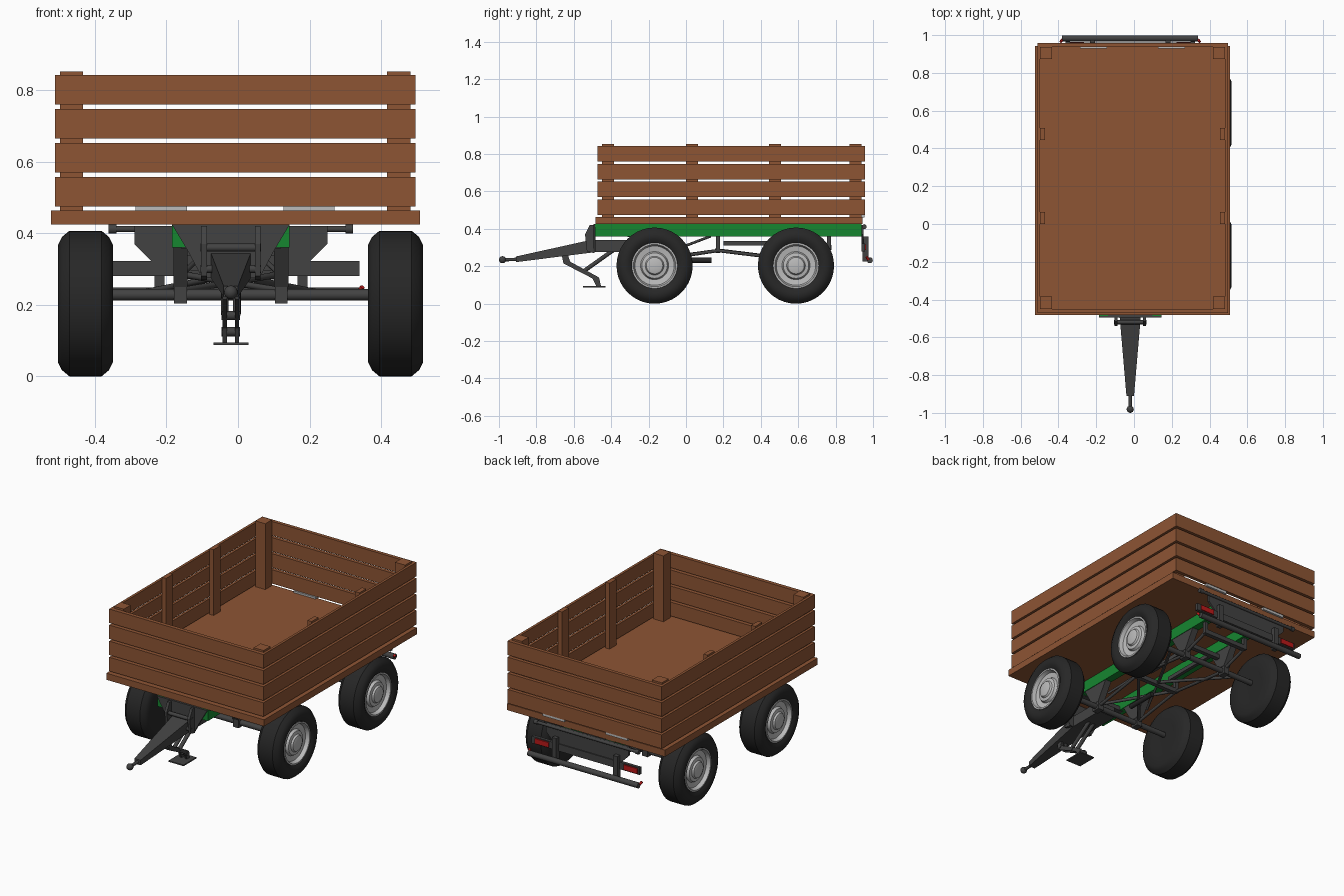
import bpy, bmesh, math
from mathutils import Vector

if "Cube" in bpy.data.objects:
    bpy.data.objects.remove(bpy.data.objects["Cube"])


def material(name, r, g, b):
    m = bpy.data.materials.new(name)
    m.diffuse_color = (r, g, b, 1)
    m.use_nodes = True
    m.node_tree.nodes["Principled BSDF"].inputs["Base Color"].default_value = m.diffuse_color
    return m


WOOD = material("brown_wood", 0.27, 0.09, 0.034)
GREEN = material("green_paint", 0.008, 0.24, 0.03)
STEEL = material("dark_steel", 0.055, 0.055, 0.055)
RUBBER = material("black_rubber", 0.02, 0.02, 0.02)
RIM = material("grey_rim", 0.5, 0.5, 0.5)
RED = material("red_lens", 0.5, 0.01, 0.01)
CX = -0.02  # chassis centre line


def finish(bm, name, mat, smooth=False):
    bmesh.ops.recalc_face_normals(bm, faces=bm.faces)
    me = bpy.data.meshes.new(name)
    bm.to_mesh(me)
    bm.free()
    ob = bpy.data.objects.new(name, me)
    bpy.context.collection.objects.link(ob)
    me.materials.append(mat)
    if smooth:
        bpy.context.view_layer.objects.active = ob
        ob.select_set(True)
        bpy.ops.object.shade_smooth_by_angle(angle=math.radians(35))
        ob.select_set(False)
    return ob


def box(name, mat, x0, x1, y0, y1, z0, z1):
    bm = bmesh.new()
    bmesh.ops.create_cube(bm, size=1)
    for v in bm.verts:
        v.co = ((x0 + x1) / 2 + v.co.x * (x1 - x0), (y0 + y1) / 2 + v.co.y * (y1 - y0),
                (z0 + z1) / 2 + v.co.z * (z1 - z0))
    return finish(bm, name, mat)


def rod(name, mat, a, b, r, seg=12):
    a, b = Vector(a), Vector(b)
    bm = bmesh.new()
    bmesh.ops.create_cone(bm, cap_ends=True, segments=seg, radius1=r, radius2=r, depth=(b - a).length)
    q = (b - a).to_track_quat('Z', 'Y')
    for v in bm.verts:
        v.co = q @ v.co + (a + b) / 2
    return finish(bm, name, mat, seg > 6)


def plate(name, mat, pts, axis, d0, d1):
    """Extrude a 2D outline: axis 'x' takes (y, z) points, axis 'y' takes (x, z)."""
    bm = bmesh.new()
    put = (lambda p, d: (d, p[0], p[1])) if axis == 'x' else (lambda p, d: (p[0], d, p[1]))
    f = bm.faces.new([bm.verts.new(put(p, d0)) for p in pts])
    ext = bmesh.ops.extrude_face_region(bm, geom=[f])
    for v in ext['geom']:
        if isinstance(v, bmesh.types.BMVert):
            v.co += Vector(put((0, 0), d1 - d0))
    return finish(bm, name, mat)


def lathe(name, mat, prof, side, c, seg=40):
    """Spin (radius, outward offset) points about the x axis."""
    bm = bmesh.new()
    vs = [bm.verts.new((side * o, r, 0)) for r, o in prof]
    es = [bm.edges.new(p) for p in zip(vs, vs[1:])]
    bmesh.ops.spin(bm, geom=vs + es, cent=(0, 0, 0), axis=(1, 0, 0), angle=2 * math.pi, steps=seg)
    bmesh.ops.remove_doubles(bm, verts=bm.verts, dist=0.0005)
    bmesh.ops.translate(bm, verts=bm.verts, vec=c)
    return finish(bm, name, mat, True)


# Wooden bed: floor, slatted walls, posts
box("bed_floor", WOOD, -0.523, 0.509, -0.483, 0.943, 0.425, 0.464)
for z in (0.475, 0.57, 0.665, 0.76):
    box("front_board", WOOD, -0.512, 0.497, -0.472, -0.449, z, z + 0.082)
    box("back_board", WOOD, -0.512, 0.497, 0.937, 0.958, z, z + 0.082)
    for x in (-0.512, 0.482):
        box("side_board", WOOD, x, x + 0.015, -0.449, 0.937, z, z + 0.082)
for x in (-0.498, 0.417):
    for y in (-0.449, 0.873):
        box("corner_post", WOOD, x, x + 0.065, y, y + 0.064, 0.464, 0.853)
for x in (-0.498, 0.455):
    for y in (0.0, 0.445):
        box("middle_post", WOOD, x, x + 0.027, y, y + 0.064, 0.464, 0.853)
for x in (-0.286, 0.127):
    box("tailgate_hinge", RIM, x, x + 0.143, 0.928, 0.955, 0.46, 0.475)

# Wheels and axles
TYRE = [(0, -.066), (.1, -.074), (.165, -.0765), (.186, -.066), (.2035, -.045), (.2035, .045),
        (.186, .066), (.165, .0765), (.14, .074), (.122, .062), (.116, .04)]
HUB = [(.119, .05), (.122, .066), (.113, .067), (.105, .045), (.075, .04), (.068, .055),
       (.05, .058), (.044, .068), (.03, .072), (0, .073)]
for y in (-0.168, 0.588):
    rod("axle", STEEL, (-0.37, y, 0.228), (0.38, y, 0.228), 0.016)
    for s, x in ((-1, -0.4265), (1, 0.4405)):
        lathe("tyre", RUBBER, TYRE, s, (x, y, 0.2035))
        lathe("wheel_rim", RIM, HUB, s, (x, y, 0.2035))

# Green rails with axle brackets and trussing
for s in (-1, 1):
    x = CX + s * 0.141
    box("chassis_rail", GREEN, x - 0.023, x + 0.023, -0.487, 0.938, 0.36, 0.425)
    for y in (-0.168, 0.588):
        plate("axle_bracket", STEEL, [(y - .09, .36), (y - .025, .25), (y + .025, .25), (y + .09, .36)],
              'x', x - 0.02, x + 0.02)
        box("axle_clamp", STEEL, x - 0.018, x + 0.018, y - 0.025, y + 0.025, 0.204, 0.27)
    box("truss_post", STEEL, x - 0.01, x + 0.01, 0.16, 0.182, 0.275, 0.36)
    rod("front_truss_rod", STEEL, (x, -0.15, 0.235), (x, 0.17, 0.284), 0.009)
    rod("rear_truss_rod", STEEL, (x, 0.17, 0.284), (x, 0.57, 0.235), 0.009)
    rod("cross_brace", STEEL, (x, -0.15, 0.24), (CX - s * 0.13, 0.17, 0.284), 0.009)
    rod("rear_cross_brace", STEEL, (CX, 0.19, 0.284), (x + s * 0.1, 0.585, 0.235), 0.009)
    rod("upper_brace", STEEL, (x, -0.08, 0.28), (CX + s * 0.06, 0.13, 0.36), 0.007)
    box("inner_bar", STEEL, CX + s * 0.07 - 0.01, CX + s * 0.07 + 0.01, 0.2, 0.56, 0.312, 0.335)
    box("rear_post", STEEL, x - 0.01, x + 0.01, 0.755, 0.775, 0.29, 0.36)
    rod("rear_diagonal", STEEL, (x, 0.6, 0.245), (x, 0.765, 0.3), 0.009)
for y, z in ((-0.3, 0.37), (0.17, 0.284), (0.56, 0.325), (0.765, 0.3)):
    box("cross_member", STEEL, CX - 0.14, CX + 0.14, y - 0.013, y + 0.013, z - 0.013, z + 0.013)
rod("brake_cylinder", RUBBER, (CX, -0.05, 0.232), (CX, 0.135, 0.232), 0.014)

# Tapered drawbar with ball coupling
bm = bmesh.new()
bmesh.ops.create_cube(bm, size=1)
for v in bm.verts:
    back, up = v.co.y > 0, v.co.z > 0
    v.co = (CX + math.copysign(0.056 if back else 0.02, v.co.x), -0.49 if back else -0.91,
            (0.345 if up else 0.275) if back else (0.252 if up else 0.222))
finish(bm, "drawbar", STEEL)
box("drawbar_root", STEEL, CX - 0.056, CX + 0.056, -0.49, -0.26, 0.275, 0.34)
rod("coupling_neck", STEEL, (CX, -0.98, 0.235), (CX, -0.9, 0.237), 0.009)
bm = bmesh.new()
bmesh.ops.create_uvsphere(bm, u_segments=16, v_segments=10, radius=0.019)
bmesh.ops.translate(bm, verts=bm.verts, vec=(CX, -0.981, 0.235))
finish(bm, "coupling_ball", STEEL, True)

# Front mounting plates
plate("front_plate", STEEL, [(CX - .165, .425), (CX + .165, .425), (CX + .12, .35), (CX + .08, .275),
                             (CX - .08, .275), (CX - .12, .35)], 'y', -0.495, -0.483)
for s in (-1, 1):
    x = CX + s * 0.075
    plate("pivot_cheek", STEEL, [(-.49, .42), (-.515, .42), (-.54, .37), (-.53, .28), (-.49, .27)],
          'x', x - 0.008, x + 0.008)
for z in (0.3, 0.36):
    rod("pivot_pin", STEEL, (CX - 0.085, -0.52, z), (CX + 0.085, -0.52, z), 0.011)

# Parking jack
for s in (-1, 1):
    x = CX + s * 0.017
    plate("jack_leg", STEEL, [(-.665, .265), (-.635, .275), (-.62, .225), (-.465, .14), (-.455, .095),
                              (-.48, .095), (-.5, .135), (-.655, .215)], 'x', x - 0.006, x + 0.006)
    rod("jack_brace", STEEL, (x, -0.545, 0.175), (x, -0.39, 0.285), 0.011)
for y, z in ((-0.64, 0.23), (-0.54, 0.17), (-0.475, 0.125)):
    rod("jack_pin", STEEL, (CX - 0.026, y, z), (CX + 0.026, y, z), 0.013)
box("jack_foot", STEEL, CX - 0.049, CX + 0.049, -0.55, -0.43, 0.087, 0.094)

# Rear panel, light bar, bumper
plate("rear_panel", STEEL, [(CX - .27, .42), (CX + .27, .42), (CX + .27, .37), (CX + .18, .28),
                            (CX - .18, .28), (CX - .27, .37)], 'y', 0.938, 0.95)
rod("tailgate_rod", STEEL, (CX - 0.34, 0.953, 0.412), (CX + 0.34, 0.953, 0.412), 0.009)
box("light_bar", STEEL, CX - 0.345, CX + 0.36, 0.938, 0.956, 0.28, 0.322)
rod("bumper", STEEL, (CX - 0.36, 0.983, 0.232), (CX + 0.36, 0.983, 0.232), 0.016)
for s in (-1, 1):
    box("tail_light", RED, CX + s * 0.29 - 0.045, CX + s * 0.29 + 0.045, 0.955, 0.963, 0.286, 0.316)
    box("bumper_hanger", STEEL, CX + s * 0.2 - 0.014, CX + s * 0.2 + 0.014, 0.945, 0.975, 0.225, 0.36)
    rod("rod_end", STEEL, (CX + s * 0.32, 0.953, 0.412), (CX + s * 0.342, 0.953, 0.412), 0.013)
    rod("bumper_marker", RED, (CX + s * 0.36, 0.975, 0.236), (CX + s * 0.368, 0.965, 0.25), 0.007)
